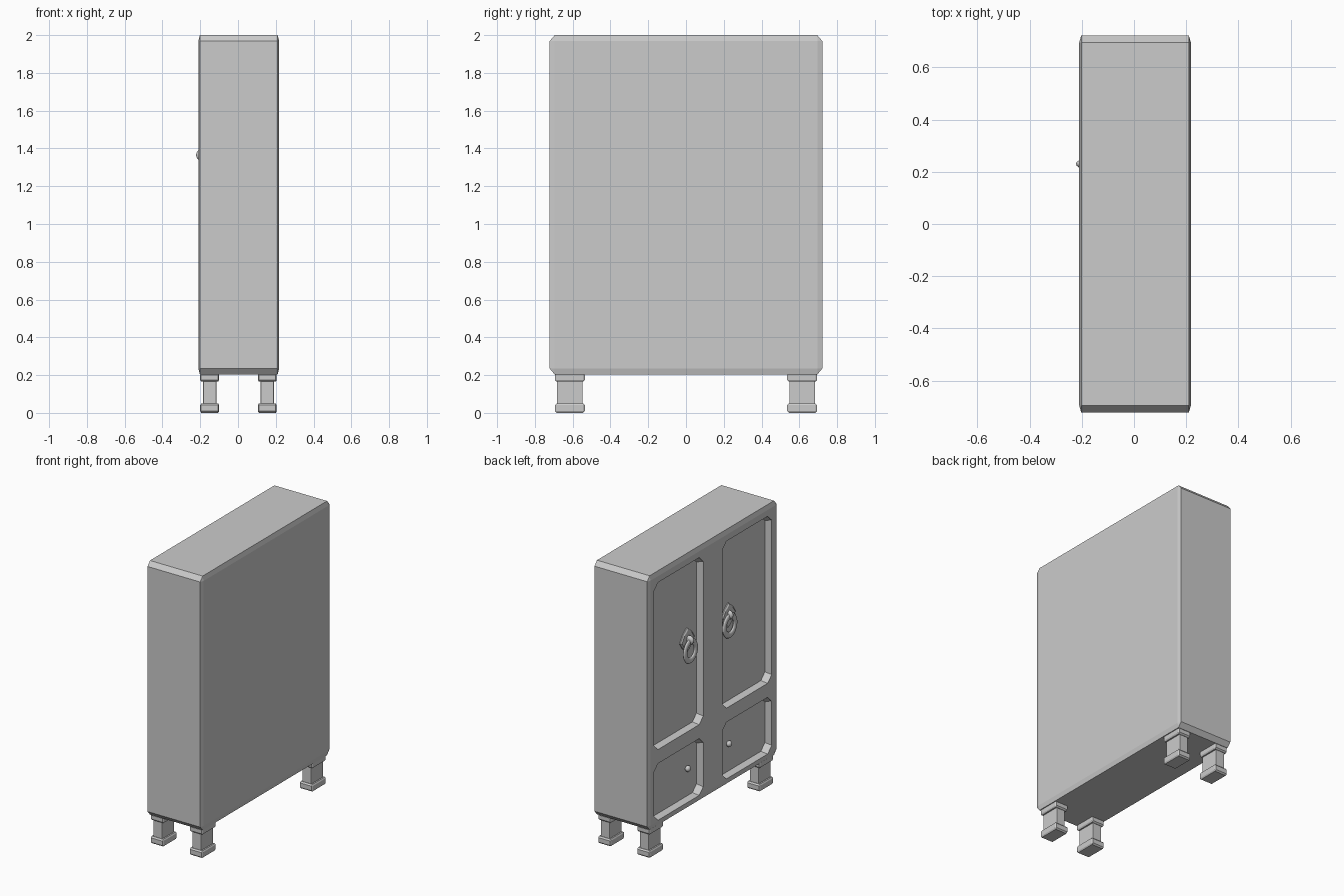
import bpy, bmesh
from math import sin, cos, pi, radians
from mathutils import Matrix

if "Cube" in bpy.data.objects:
    bpy.data.objects.remove(bpy.data.objects["Cube"])


def finish(name, bm):
    bmesh.ops.recalc_face_normals(bm, faces=bm.faces)
    me = bpy.data.meshes.new(name)
    bm.to_mesh(me)
    bm.free()
    ob = bpy.data.objects.new(name, me)
    bpy.context.collection.objects.link(ob)
    return ob


def chamfer_box(name, lo, hi, bev):
    """Box between two corners with a separate chamfer size per axis."""
    bm = bmesh.new()
    bmesh.ops.create_cube(bm, size=1)
    size = [h - l for l, h in zip(lo, hi)]
    bmesh.ops.scale(bm, verts=bm.verts, vec=[s / b for s, b in zip(size, bev)])
    bmesh.ops.bevel(bm, geom=bm.edges[:], offset=1, segments=1, affect='EDGES')
    bmesh.ops.scale(bm, verts=bm.verts, vec=bev)
    bmesh.ops.translate(bm, verts=bm.verts, vec=[(l + h) / 2 for l, h in zip(lo, hi)])
    return finish(name, bm)


def prism(name, loops):
    """Skin equal-length (x, [(y, z)...]) sections and cap the ends."""
    bm = bmesh.new()
    rings = [[bm.verts.new((x, y, z)) for y, z in pts] for x, pts in loops]
    n = len(rings[0])
    for a, b in zip(rings, rings[1:]):
        for i in range(n):
            bm.faces.new((a[i], a[(i + 1) % n], b[(i + 1) % n], b[i]))
    bm.faces.new(rings[0])
    bm.faces.new(rings[-1])
    return finish(name, bm)


def octagon(y0, y1, z0, z1, c, grow=0):
    y0, y1, z0, z1 = y0 - grow, y1 + grow, z0 - grow, z1 + grow
    return [(y0 + c, z0), (y1 - c, z0), (y1, z0 + c), (y1, z1 - c),
            (y1 - c, z1), (y0 + c, z1), (y0, z1 - c), (y0, z0 + c)]


def smooth(ob):
    for p in ob.data.polygons:
        p.use_smooth = True


FRONT, PANEL = -0.21, -0.165

# cabinet body
body = chamfer_box("cabinet_body", (FRONT, -0.722, 0.203), (0.218, 0.722, 2.0),
                   (0.008, 0.027, 0.032))

# recessed door and drawer panels
for s in (-1, 1):
    y0, y1 = sorted((s * 0.115, s * 0.65))
    for z0, z1 in ((0.75, 1.915), (0.25, 0.635)):
        cutter = prism("panel_cutter", [
            (-0.25, octagon(y0, y1, z0, z1, 0.045, 0.008)),
            (FRONT + 0.008, octagon(y0, y1, z0, z1, 0.045, 0.008)),
            (PANEL, octagon(y0, y1, z0, z1, 0.045, -0.004))])
        mod = body.modifiers.new("recess", 'BOOLEAN')
        mod.operation, mod.solver, mod.object = 'DIFFERENCE', 'EXACT', cutter
        bpy.context.view_layer.objects.active = body
        bpy.ops.object.modifier_apply(modifier=mod.name)
        bpy.data.objects.remove(cutter)

# legs with a cap and a foot block
for cx in (-0.15, 0.155):
    for cy in (-0.615, 0.615):
        for name, hx, hy, z0, z1, b in (("leg_post", 0.035, 0.067, 0.03, 0.19, 0.003),
                                        ("leg_cap", 0.05, 0.079, 0.165, 0.21, 0.009),
                                        ("leg_foot", 0.05, 0.079, 0.0, 0.05, 0.009)):
            chamfer_box(name, (cx - hx, cy - hy, z0), (cx + hx, cy + hy, z1), (b * 0.6, b, b))


def ball(name, loc, radii):
    bm = bmesh.new()
    bmesh.ops.create_uvsphere(bm, u_segments=16, v_segments=8, radius=1)
    bmesh.ops.scale(bm, verts=bm.verts, vec=radii)
    bmesh.ops.translate(bm, verts=bm.verts, vec=loc)
    smooth(finish(name, bm))


for s in (-1, 1):
    y = s * 0.23
    dx = 0 if s > 0 else 0.014
    # drawer knob
    ball("drawer_knob", (PANEL - 0.012, y, 0.452), (0.018, 0.021, 0.021))
    # pointed handle plate on the door
    star = [[(y + r * k * cos(pi * i / 4), 1.36 + 1.1 * r * k * sin(pi * i / 4))
             for i in range(8) for r in [0.08 if i % 2 == 0 else 0.065]] for k in (1, 0.85)]
    prism("handle_plate", [(PANEL + 0.01, star[0]), (PANEL - 0.006, star[0]),
                           (PANEL - 0.013, star[1])])
    # boss holding the ring
    ball("handle_boss", (-0.19 + dx, y, 1.365), (0.032, 0.018, 0.032))
    # pull ring, hanging flat in front of the plate
    bpy.ops.mesh.primitive_torus_add(major_segments=24, minor_segments=8, major_radius=0.06,
                                     minor_radius=0.02)
    ring = bpy.context.object
    ring.name = "pull_ring"
    ring.data.transform(Matrix.Translation((-0.196 + dx, y, 1.29)) @
                        Matrix.Diagonal((0.5, 1, 1.1, 1)) @ Matrix.Rotation(radians(90), 4, 'Y'))
    smooth(ring)
